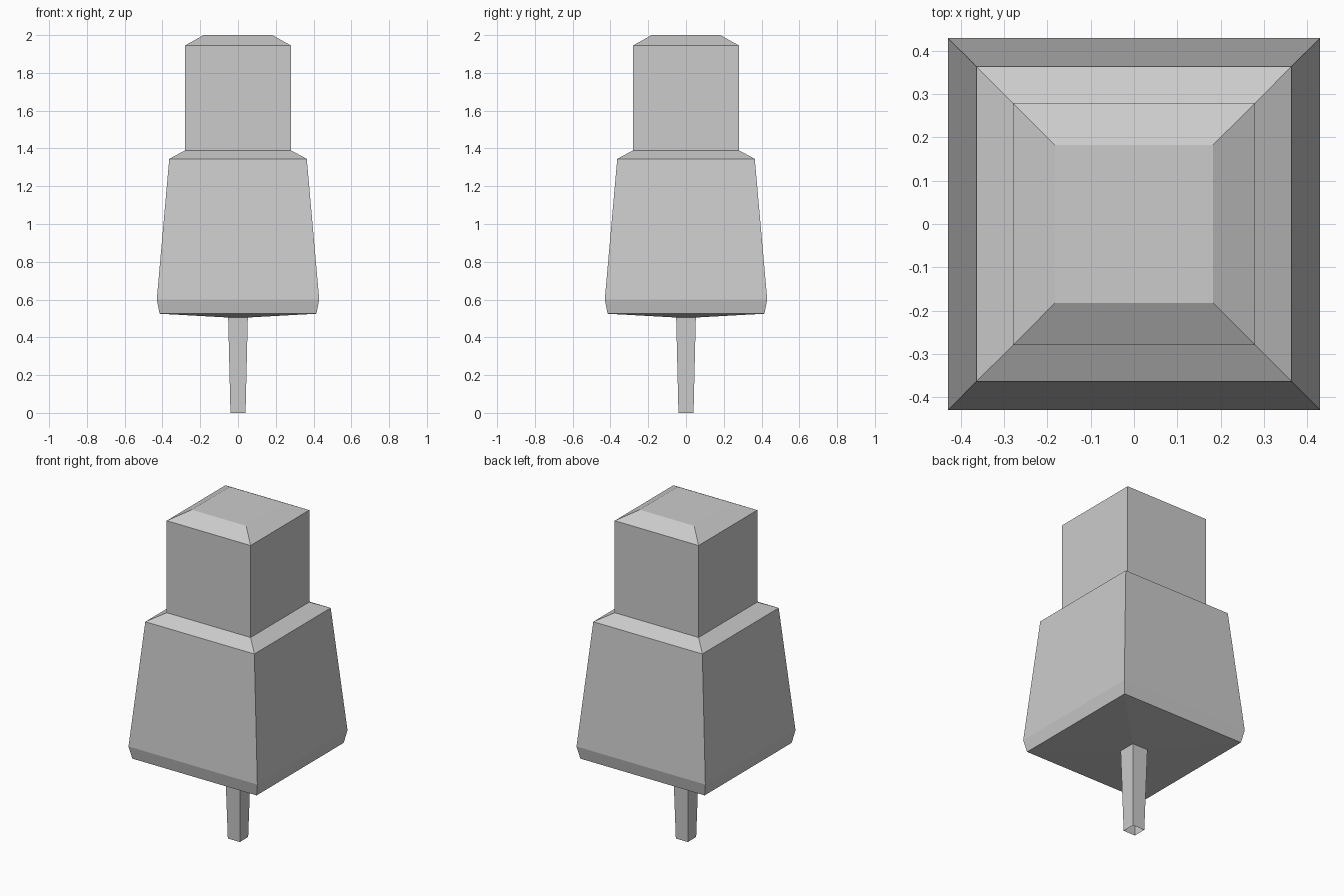
import bpy
import bmesh

cube = bpy.data.objects.get("Cube")
if cube:
    bpy.data.objects.remove(cube, do_unlink=True)

grey = bpy.data.materials.new("light_grey")
grey.use_nodes = True
colour = (0.6, 0.6, 0.6, 1.0)
grey.diffuse_color = colour
grey.node_tree.nodes["Principled BSDF"].inputs["Base Color"].default_value = colour


def square_loft(name, profile, cap_top=False):
    """Join square rings given as (half width, height), bottom to top."""
    bm = bmesh.new()
    rings = [[bm.verts.new((sx * r, sy * r, z))
              for sx, sy in ((-1, -1), (1, -1), (1, 1), (-1, 1))]
             for r, z in profile]
    for low, high in zip(rings, rings[1:]):
        for i in range(4):
            j = (i + 1) % 4
            bm.faces.new((low[i], low[j], high[j], high[i]))
    if cap_top:
        bm.faces.new(rings[-1])
    mesh = bpy.data.meshes.new(name)
    bm.to_mesh(mesh)
    bm.free()
    mesh.materials.append(grey)
    obj = bpy.data.objects.new(name, mesh)
    bpy.context.collection.objects.link(obj)
    return obj


# Thin tapered stem, open at its lower end
square_loft("stem", [(0.04, 0.0), (0.052, 0.505)])

# Shallow underside, flared body and sloping shoulder
square_loft("body", [(0.052, 0.505), (0.415, 0.525), (0.43, 0.6),
                     (0.364, 1.345), (0.28, 1.39)])

# Straight neck with a chamfered top
square_loft("neck", [(0.28, 1.39), (0.28, 1.945), (0.182, 2.0)], cap_top=True)
